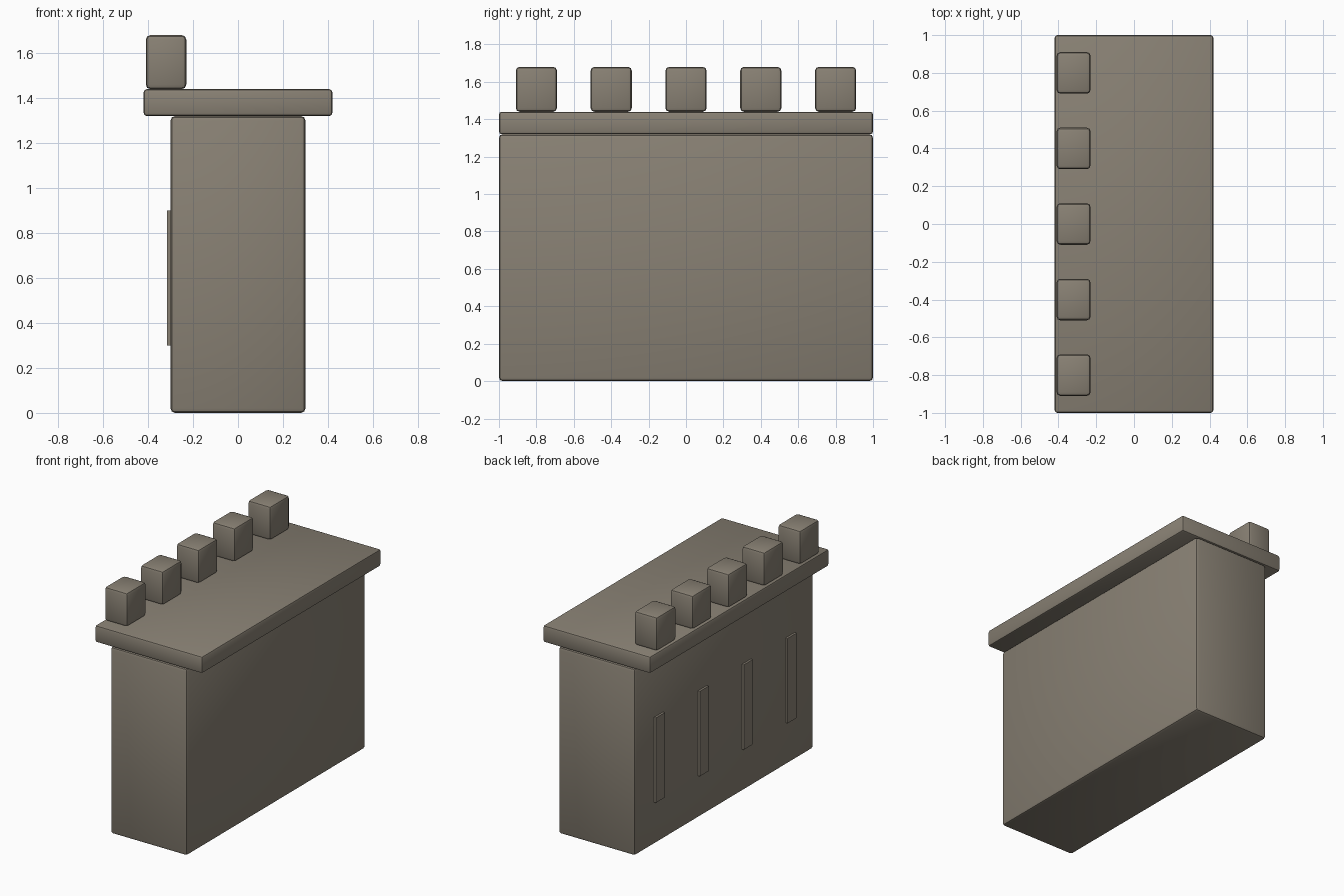
import bpy
import math

cube = bpy.data.objects.get("Cube")
if cube:
    bpy.data.objects.remove(cube, do_unlink=True)

# Single stone colour
STONE = (0.25, 0.22, 0.175, 1)
stone = bpy.data.materials.new("warm_grey_stone")
stone.use_nodes = True
stone.diffuse_color = STONE
stone.node_tree.nodes["Principled BSDF"].inputs["Base Color"].default_value = STONE


def block(name, low, high, bevel=0.0):
    """Box between two corners, with optional rounded edges."""
    size = [b - a for a, b in zip(low, high)]
    centre = [(a + b) / 2 for a, b in zip(low, high)]
    bpy.ops.mesh.primitive_cube_add(size=1, location=centre)
    obj = bpy.context.object
    obj.name = name
    obj.scale = size
    bpy.ops.object.transform_apply(location=False, rotation=False, scale=True)
    obj.data.materials.append(stone)
    if bevel:
        mod = obj.modifiers.new("rounded_edges", "BEVEL")
        mod.width = bevel
        mod.segments = 2
        bpy.ops.object.modifier_apply(modifier=mod.name)
        bpy.ops.object.shade_smooth_by_angle(angle=math.radians(40))
    return obj


# Wall body and overhanging walkway
block("wall_body", (-0.3, -1, 0), (0.3, 1, 1.32), 0.02)
block("walkway_slab", (-0.42, -1, 1.32), (0.42, 1, 1.44), 0.015)

# Battlements along the outer edge
for i in range(5):
    y = (i - 2) * 0.4
    block(f"merlon_{i + 1}", (-0.41, y - 0.11, 1.44), (-0.23, y + 0.11, 1.68), 0.02)

# Arrow slits, slightly raised on the outer face
for i in range(4):
    y = (i - 1.5) * 0.49
    block(f"arrow_slit_{i + 1}", (-0.315, y - 0.05, 0.3), (-0.29, y + 0.05, 0.9))
